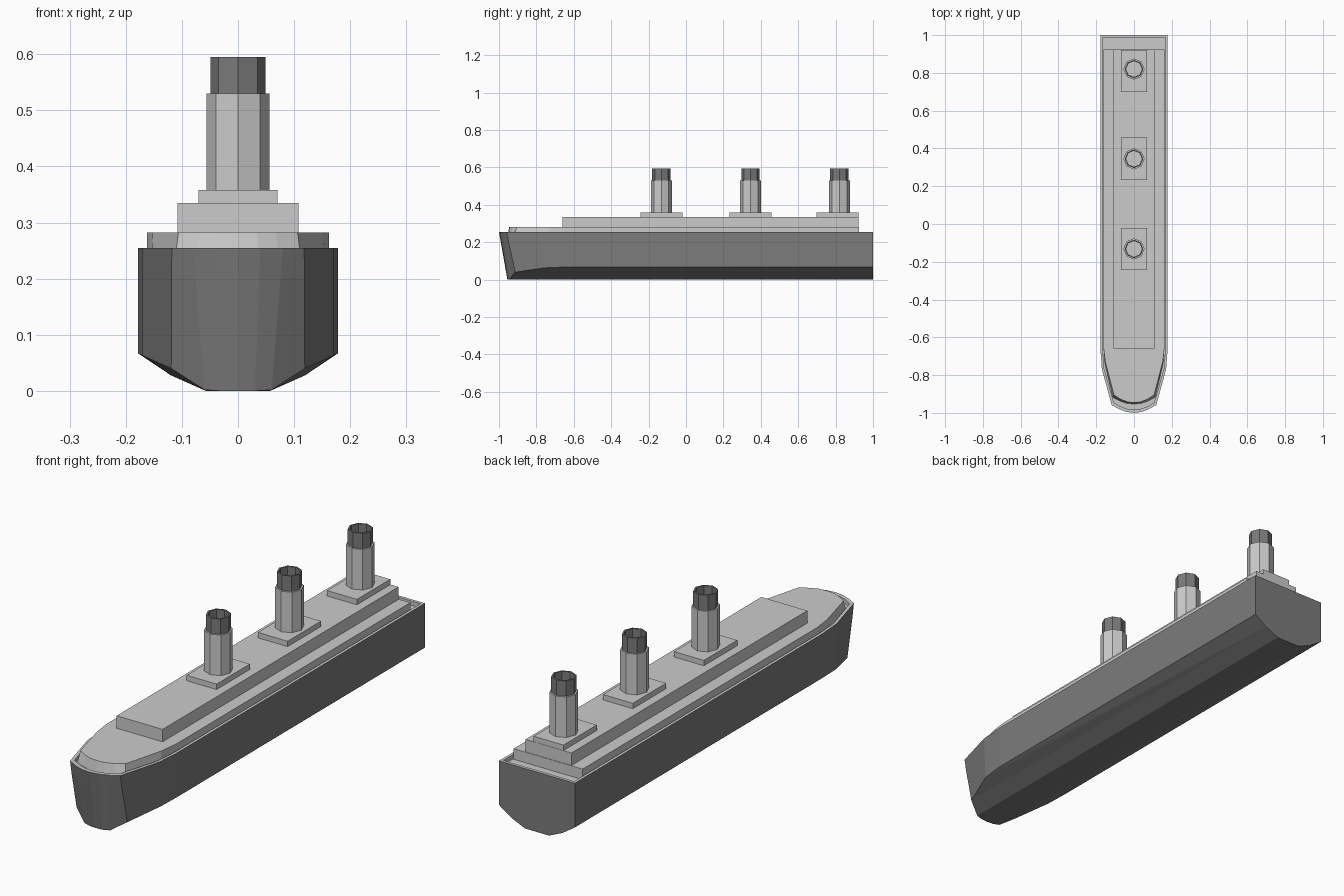
import bpy, bmesh, math

if "Cube" in bpy.data.objects:
    bpy.data.objects.remove(bpy.data.objects["Cube"])

dark = bpy.data.materials.new("dark_paint")
dark.diffuse_color = (0.2, 0.2, 0.2, 1)
dark.use_nodes = True
dark.node_tree.nodes["Principled BSDF"].inputs["Base Color"].default_value = dark.diffuse_color
light = bpy.data.materials.new("light_paint")
light.diffuse_color = (0.8, 0.8, 0.8, 1)
light.use_nodes = True
light.node_tree.nodes["Principled BSDF"].inputs["Base Color"].default_value = light.diffuse_color


def finish(name, bm, mats=()):
    bmesh.ops.remove_doubles(bm, verts=bm.verts, dist=1e-5)
    bmesh.ops.recalc_face_normals(bm, faces=bm.faces)
    me = bpy.data.meshes.new(name)
    bm.to_mesh(me)
    bm.free()
    for m in mats:
        me.materials.append(m)
    ob = bpy.data.objects.new(name, me)
    bpy.context.collection.objects.link(ob)
    return ob


def loop(half):
    """Close a half outline (bow centre to stern corner) by mirroring it."""
    return half + [(-x, y, z) for x, y, z in reversed(half) if x > 1e-6]


def loft(bm, loops, mats=None):
    rings = [[bm.verts.new(p) for p in l] for l in loops]
    n = len(rings[0])
    for k, (a, b) in enumerate(zip(rings, rings[1:])):
        for i in range(n):
            j = (i + 1) % n
            f = bm.faces.new((a[i], a[j], b[j], b[i]))
            f.material_index = mats[k] if mats else 0
    return rings


def box(name, x, y0, y1, z0, z1):
    bm = bmesh.new()
    pts = [(-x, y0), (x, y0), (x, y1), (-x, y1)]
    r = loft(bm, [[(a, b, z) for a, b in pts] for z in (z0, z1)])
    bm.faces.new(r[0])
    bm.faces.new(r[-1])
    return finish(name, bm)


# Hull: half outlines of rim, paint line and chine
top = [(0, -1, .255), (.04, -.995, .255), (.08, -.98, .255), (.118, -.958, .255),
       (.17, -.77, .255), (.178, -.66, .255), (.178, 1, .255)]
chine = [(0, -.955, 0), (.03, -.953, 0), (.06, -.945, .002), (.119, -.913, .04),
         (.17, -.76, .063), (.178, -.66, .067), (.178, 1, .067)]
t = (.255 - .2) / .255
paint = [(a[0] + (b[0] - a[0]) * t, a[1] + (b[1] - a[1]) * t, .2)
         for a, b in zip(top, chine)]
inner = [(0, -.982), (.037, -.978), (.074, -.965), (.107, -.945),
         (.158, -.765), (.166, -.66), (.166, .987)]
rim = [(x, y, .255) for x, y in inner]
deck = [(x, y, .237) for x, y in inner]

bm = bmesh.new()
rings = loft(bm, [loop(l) for l in (chine, paint, top, rim, deck)], [1, 1, 0, 0, 0])
bm.faces.new(rings[-1])
# Hull bottom: bilge strips and flat keel running to the stern
c = rings[0]
n = len(c)
stern = {}
for s in (1, -1):
    stern[s] = [bm.verts.new((s * .12, 1, .028)), bm.verts.new((s * .057, 1, 0))]
    v = lambda i: c[i if s > 0 else (n - i) % n]
    a, b = stern[s]
    for f in ((v(3), v(4), a), (v(4), v(5), a), (v(5), v(6), a), (v(2), v(3), a, b)):
        bm.faces.new(f).material_index = 1
keel = [c[0], c[1], c[2], stern[1][1], stern[-1][1], c[n - 2], c[n - 1]]
bm.faces.new(keel).material_index = 1
tail = [c[6], stern[1][0], stern[1][1], stern[-1][1], stern[-1][0], c[7]]
bm.faces.new(tail).material_index = 1
finish("hull", bm, (light, dark))

# Lower superstructure following the bow outline
low = [(0, -.953), (.036, -.95), (.072, -.938), (.112, -.918),
       (.154, -.74), (.162, -.65), (.162, .925)]
high = [(0, -.945), (.034, -.942), (.068, -.929), (.106, -.905),
        (.152, -.73), (.162, -.65), (.162, .925)]
bm = bmesh.new()
r = loft(bm, [loop([(x, y, .237) for x, y in low]), loop([(x, y, .282) for x, y in high])])
bm.faces.new(r[0])
bm.faces.new(r[1])
finish("lower_superstructure", bm)

# Upper deckhouse
box("deckhouse", .108, -.66, .923, .282, .335)


def octagon(y, r, z):
    return [(r * math.cos(i * math.pi / 4), y + r * math.sin(i * math.pi / 4), z)
            for i in range(8)]


# Three funnels, each on a plinth with an open dark top
for i, (yb, yf) in enumerate(((-.132, -.132), (.345, .345), (.81, .82))):
    box(f"funnel_base_{i + 1}", .07, yb - .112, yb + .112, .335, .358)
    bm = bmesh.new()
    r = loft(bm, [octagon(yf, .056, .358), octagon(yf, .056, .53)])
    bm.faces.new(r[0])
    bm.faces.new(r[1])
    finish(f"funnel_{i + 1}", bm)
    bm = bmesh.new()
    loft(bm, [octagon(yf, .049, .53), octagon(yf, .049, .595),
              octagon(yf, .042, .595), octagon(yf, .042, .53)])
    finish(f"funnel_top_{i + 1}", bm, (dark,))
